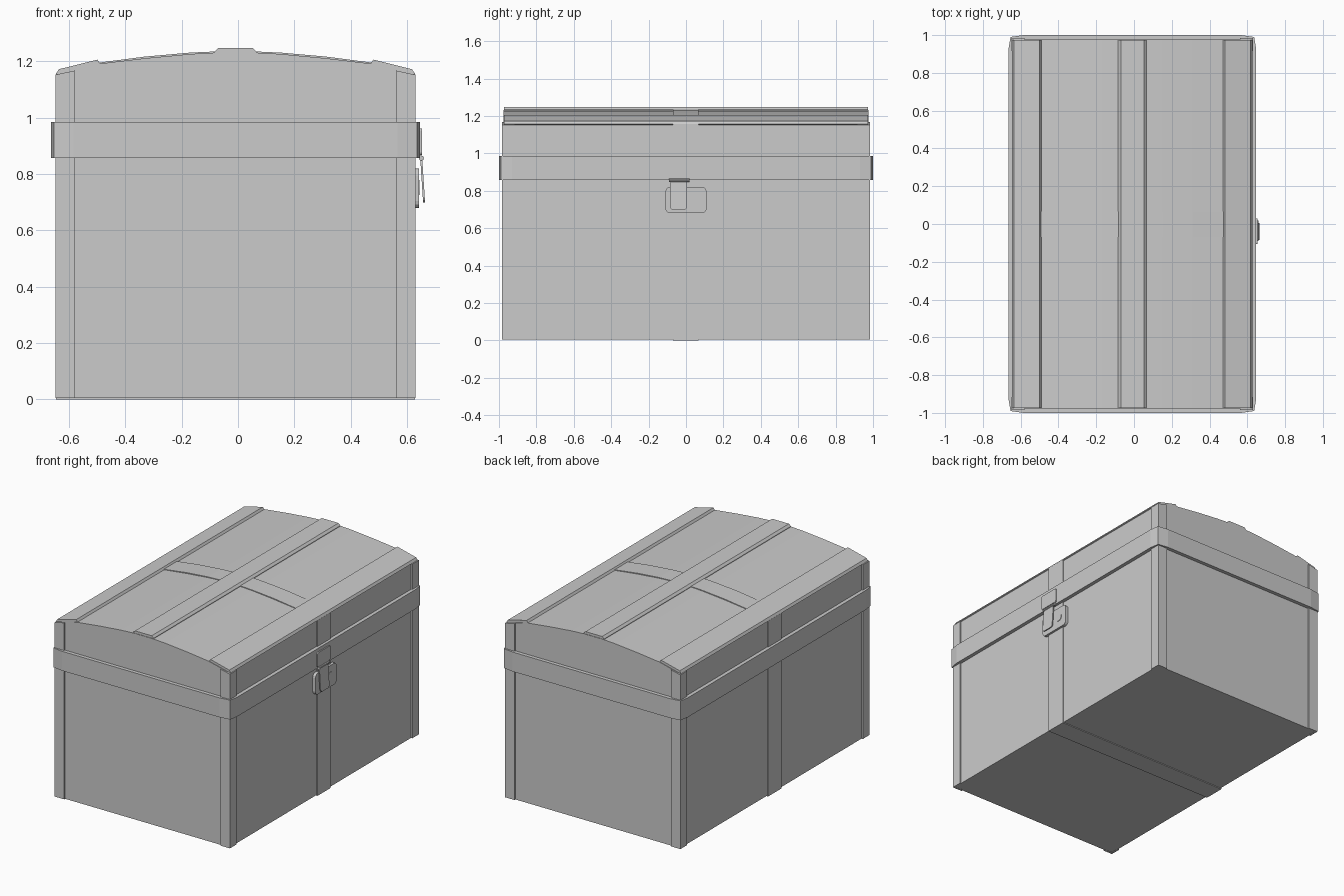
import bpy, bmesh, math

if "Cube" in bpy.data.objects:
    bpy.data.objects.remove(bpy.data.objects["Cube"])

CX = -0.009  # chest body centre (the latch shifts the overall bounds)


def prism(name, pts, axis, a, b, edit=None):
    """Extrude a closed 2D outline along x (pts y,z), y (pts x,z) or z (pts x,y)."""
    place = {'x': lambda p, t: (t, p[0], p[1]),
             'y': lambda p, t: (p[0], t, p[1]),
             'z': lambda p, t: (p[0], p[1], t)}[axis]
    bm = bmesh.new()
    lo = [bm.verts.new(place(p, a)) for p in pts]
    hi = [bm.verts.new(place(p, b)) for p in pts]
    n = len(pts)
    bm.faces.new(lo)
    bm.faces.new(hi)
    for i in range(n):
        j = (i + 1) % n
        bm.faces.new((lo[i], lo[j], hi[j], hi[i]))
    if edit:
        for v in bm.verts:
            edit(v)
    bmesh.ops.recalc_face_normals(bm, faces=bm.faces)
    me = bpy.data.meshes.new(name)
    bm.to_mesh(me)
    bm.free()
    ob = bpy.data.objects.new(name, me)
    bpy.context.collection.objects.link(ob)
    return ob


def sym(half):
    """Mirror a right-half profile about the chest centre into a full outline."""
    return [(CX + x, z) for x, z in half] + [(CX - x, z) for x, z in reversed(half)]


def rounded(y0, y1, z0, z1, r, steps=3):
    """Rectangle outline with rounded corners."""
    out = []
    for cy, cz, a0 in ((y1 - r, z1 - r, 0), (y0 + r, z1 - r, 90),
                       (y0 + r, z0 + r, 180), (y1 - r, z0 + r, 270)):
        for i in range(steps + 1):
            t = math.radians(a0 + 90 * i / steps)
            out.append((cy + r * math.cos(t), cz + r * math.sin(t)))
    return out


def disc(cu, cv, r, n):
    return [(cu + r * math.cos(2 * math.pi * i / n),
             cv + r * math.sin(2 * math.pi * i / n)) for i in range(n)]


# Box and domed lid
prism("chest_box", sym([(0.631, 0.005), (0.631, 0.92)]), 'y', -0.976, 0.976)
prism("chest_lid", sym([(0.631, 0.92), (0.631, 1.155), (0.48, 1.192),
                        (0.32, 1.211), (0.16, 1.226), (0.07, 1.231)]), 'y', -0.976, 0.976)

# Wrap-around centre strap: bottom, sides and roof
prism("centre_strap", sym([(0.637, 0.0), (0.637, 1.157), (0.48, 1.196), (0.32, 1.217),
                           (0.16, 1.231), (0.07, 1.235)]), 'y', -0.07, 0.067)

# Long lid straps
prism("lid_ridge_strap", sym([(0.075, 1.225), (0.075, 1.234), (0.061, 1.247)]),
      'y', -0.973, 0.973)
for s, side in ((-1, "left"), (1, "right")):
    prof = [(0.625, 1.15), (0.637, 1.156), (0.627, 1.172), (0.49, 1.206), (0.478, 1.188)]
    prism(f"lid_edge_strap_{side}", [(CX + s * x, z) for x, z in prof], 'y', -0.973, 0.973)


# Corner straps: L sections whose tops follow the lid slope
def slope_top(v):
    if v.co.z > 1:
        v.co.z = 1.152 + (0.64 - abs(v.co.x - CX)) * 0.22


corner = [(0.57, 0.984), (0.639, 0.984), (0.639, 0.916), (0.625, 0.916),
          (0.625, 0.97), (0.57, 0.97)]
for sx in (-1, 1):
    for sy in (-1, 1):
        prism("corner_strap", [(CX + sx * x, sy * y) for x, y in corner],
              'z', 0.004, 1.15, slope_top)

# Rim band around the lid joint, tapering in slightly at the corners
q = [(0.655, 0.93), (0.645, 0.99), (0.575, 1.0)]
rim = (q + [(-x, y) for x, y in reversed(q)]
       + [(-x, -y) for x, y in q] + [(x, -y) for x, y in reversed(q)])
prism("rim_band", [(CX + x, y) for x, y in rim], 'z', 0.857, 0.985)

# Latch on the right side
prism("lock_plate", rounded(-0.11, 0.11, 0.68, 0.82, 0.025), 'x', 0.615, 0.642)
prism("lock_stud", disc(0.045, 0.752, 0.026, 16), 'x', 0.64, 0.645)
prism("hinge_leaf", rounded(-0.107, 0.03, 0.868, 0.962, 0.01), 'x', 0.635, 0.654)
prism("hinge_neck", rounded(-0.09, 0.018, 0.85, 0.875, 0.005), 'x', 0.644, 0.651)
prism("hinge_pin", disc(0.651, 0.856, 0.009, 10), 'y', -0.09, 0.018)


def lean(v):
    v.co.x += (0.855 - v.co.z) * 0.065


prism("hasp_flap", rounded(-0.086, 0.006, 0.698, 0.855, 0.018), 'x', 0.647, 0.654, lean)
